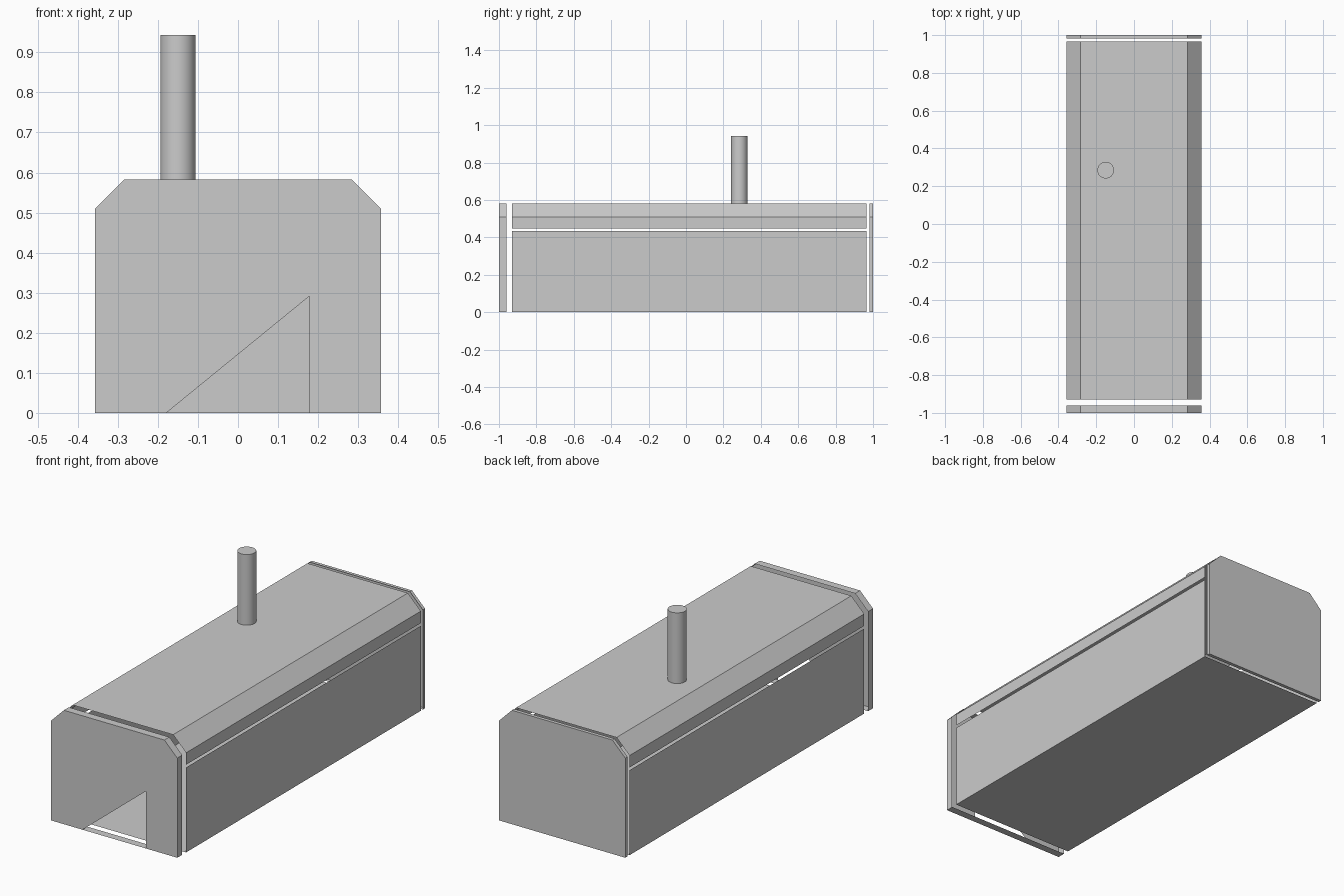
import bpy, bmesh

if "Cube" in bpy.data.objects:
    bpy.data.objects.remove(bpy.data.objects["Cube"])

W, H, C = 0.357, 0.582, 0.073      # half width, height, corner chamfer
SPLIT_LOW, SPLIT_HIGH = 0.434, 0.448
DOOR_W, DOOR_H = 0.179, 0.292


def shell(name, profile, y0, y1, closed=False, cap=None, cap_y=None):
    """Sweep an xz profile along y as a thin sheet, with an optional end cap."""
    bm = bmesh.new()
    a = [bm.verts.new((x, y0, z)) for x, z in profile]
    b = [bm.verts.new((x, y1, z)) for x, z in profile]
    n = len(profile)
    for i in range(n if closed else n - 1):
        j = (i + 1) % n
        bm.faces.new((a[i], a[j], b[j], b[i]))
    if cap:
        verts = [bm.verts.new((x, cap_y, z)) for x, z in cap]
        face = bm.faces.new(verts if cap_y < 0 else verts[::-1])
        bmesh.ops.triangulate(bm, faces=[face])
        bmesh.ops.remove_doubles(bm, verts=bm.verts, dist=1e-5)
        bmesh.ops.dissolve_limit(bm, angle_limit=0.01, verts=bm.verts, edges=bm.edges)
    mesh = bpy.data.meshes.new(name)
    bm.to_mesh(mesh)
    bm.free()
    obj = bpy.data.objects.new(name, mesh)
    bpy.context.collection.objects.link(obj)
    return obj


# counter-clockwise outlines seen from the front
roof = [(W, H - C), (W - C, H), (C - W, H), (-W, H - C)]
outline = [(-W, 0), (W, 0)] + roof
door = [(-DOOR_W, 0), (-DOOR_W, DOOR_H), (DOOR_W, DOOR_H), (DOOR_W, 0)]

# end covers: shallow sheet boxes, the front one with a doorway
shell("front_cover", outline, -1, -0.96, True, [(-W, 0)] + door + outline[1:], -1)
shell("back_cover", outline, 0.982, 1, True, outline, 1)

# main body: open-ended tray and separate chamfered lid
Y0, Y1 = -0.929, 0.966
shell("body_tray", [(-W, SPLIT_LOW), (-W, 0), (W, 0), (W, SPLIT_LOW)], Y0, Y1)
shell("body_lid", [(W, SPLIT_HIGH)] + roof + [(-W, SPLIT_HIGH)], Y0, Y1)

# chimney
TOP = 0.943
bpy.ops.mesh.primitive_cylinder_add(vertices=32, radius=0.044, depth=TOP - H,
                                    location=(-0.15, 0.285, (TOP + H) / 2))
bpy.context.object.name = "chimney"
bpy.ops.object.shade_smooth_by_angle()
